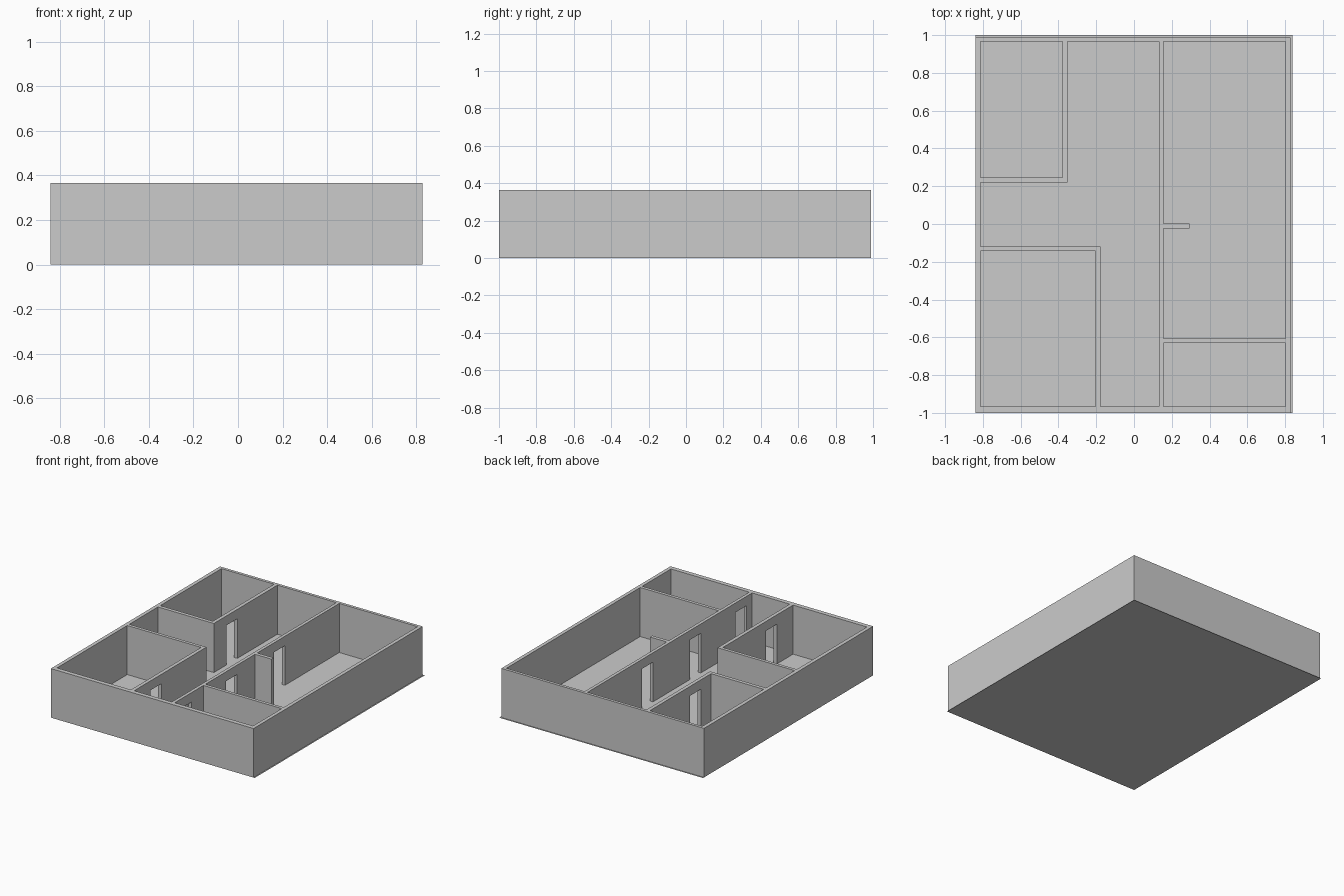
import bpy
import bmesh

if "Cube" in bpy.data.objects:
    bpy.data.objects.remove(bpy.data.objects["Cube"])

WALL_H = 0.365
DOOR_H = 0.295


def rect(x0, x1, y0, y1):
    return [(x0, y0), (x1, y0), (x1, y1), (x0, y1)]


def prisms(name, outlines, z0, z1):
    """One object holding an upright prism for each plan outline."""
    bm = bmesh.new()
    for pts in outlines:
        base = bm.faces.new([bm.verts.new((x, y, z0)) for x, y in pts])
        if z1 > z0:
            top = bmesh.ops.extrude_face_region(bm, geom=[base])["geom"]
            verts = [g for g in top if isinstance(g, bmesh.types.BMVert)]
            bmesh.ops.translate(bm, verts=verts, vec=(0, 0, z1 - z0))
    if z1 > z0:
        bmesh.ops.recalc_face_normals(bm, faces=bm.faces)
    mesh = bpy.data.meshes.new(name)
    bm.to_mesh(mesh)
    bm.free()
    obj = bpy.data.objects.new(name, mesh)
    bpy.context.collection.objects.link(obj)
    return obj


def cut(target, cutter):
    cutter.hide_render = True
    cutter.display_type = 'WIRE'
    mod = target.modifiers.new(cutter.name, 'BOOLEAN')
    mod.operation = 'DIFFERENCE'
    mod.solver = 'EXACT'
    mod.object = cutter


# Floor sheet, slightly larger than the walls at the back and right
prisms("floor", [rect(-0.84, 0.838, -1.0, 1.0)], 0, 0)

# Solid block that becomes the walls
walls = prisms("walls", [rect(-0.84, 0.828, -1.0, 0.988)], 0, WALL_H)

# Room spaces: two left rooms, hallway, large right room with stub wall, small right room
hallway = [(-0.177, -0.967), (0.133, -0.967), (0.133, 0.966), (-0.352, 0.966),
           (-0.352, 0.219), (-0.812, 0.219), (-0.812, -0.118), (-0.177, -0.118)]
large_room = [(0.157, -0.606), (0.801, -0.606), (0.801, 0.966), (0.157, 0.966),
              (0.157, 0.003), (0.293, 0.003), (0.293, -0.024), (0.157, -0.024)]
rooms = prisms("room_cutter", [
    rect(-0.812, -0.379, 0.246, 0.966),
    rect(-0.812, -0.204, -0.967, -0.142),
    hallway,
    large_room,
    rect(0.157, 0.801, -0.967, -0.63),
], -0.1, 0.5)
cut(walls, rooms)

# Doorways: wall centre x and start y
doors = [(-0.365, 0.365), (-0.19, -0.778), (0.145, 0.198), (0.145, -0.365), (0.145, -0.903)]
door_cutter = prisms("door_cutter",
                     [rect(x - 0.04, x + 0.04, y, y + 0.13) for x, y in doors],
                     -0.1, DOOR_H)
cut(walls, door_cutter)
